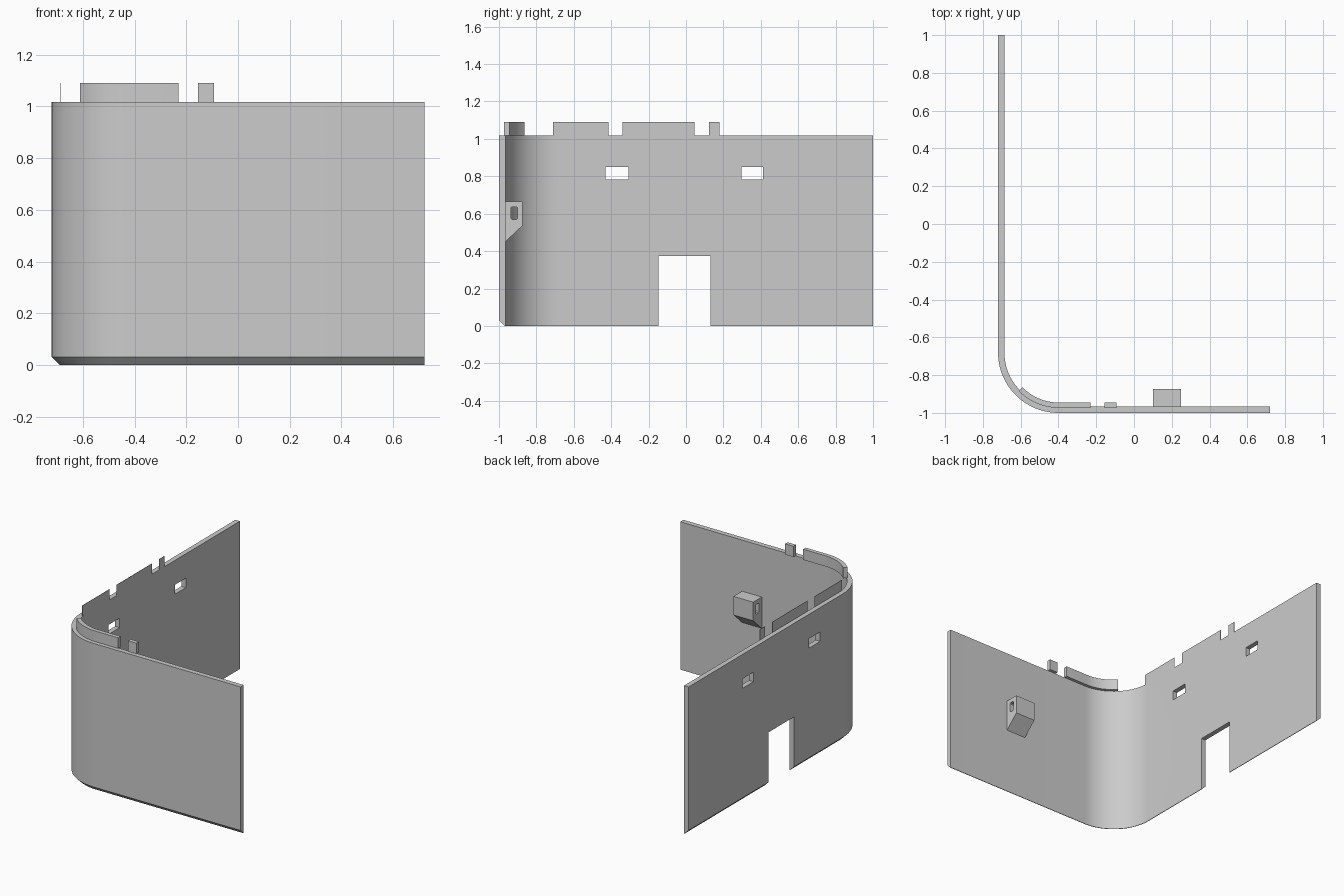
import bpy, bmesh
from math import sin, cos, pi, asin

cube = bpy.data.objects.get("Cube")
if cube:
    bpy.data.objects.remove(cube)

grey = bpy.data.materials.new("light_grey")
grey.use_nodes = True
grey.diffuse_color = (0.6, 0.6, 0.6, 1)
grey.node_tree.nodes["Principled BSDF"].inputs["Base Color"].default_value = (0.6, 0.6, 0.6, 1)

CX, CY, R = -0.40, -0.68, 0.32      # corner centre and outer radius
THICK, TOP, TAB_TOP = 0.034, 1.017, 1.09


def make(name, bm):
    bmesh.ops.recalc_face_normals(bm, faces=bm.faces[:])
    mesh = bpy.data.meshes.new(name)
    bm.to_mesh(mesh)
    bm.free()
    mesh.materials.append(grey)
    ob = bpy.data.objects.new(name, mesh)
    bpy.context.collection.objects.link(ob)
    return ob


def box(name, x, y, z):
    bm = bmesh.new()
    bmesh.ops.create_cube(bm, size=1)
    for v in bm.verts:
        for i, (lo, hi) in enumerate((x, y, z)):
            v.co[i] = lo if v.co[i] < 0 else hi
    return make(name, bm)


def prism(name, outline, x):
    """Extrude a (y, z) outline between two x values."""
    bm = bmesh.new()
    ends = [[bm.verts.new((xx, y, z)) for y, z in outline] for xx in x]
    bridge(bm, ends)
    return make(name, bm)


def bridge(bm, rings):
    for a, b in zip(rings, rings[1:]):
        for i in range(len(a)):
            j = (i + 1) % len(a)
            bm.faces.new((a[i], a[j], b[j], b[i]))
    bm.faces.new(rings[0])
    bm.faces.new(rings[-1])


def sweep(name, profile, stations):
    """Sweep an (inset, z) profile along stations of (x, y, inward x, inward y)."""
    bm = bmesh.new()
    bridge(bm, [[bm.verts.new((x + d * nx, y + d * ny, z)) for d, z in profile]
                for x, y, nx, ny in stations])
    ob = make(name, bm)
    smooth(ob)
    return ob


def smooth(ob):
    bpy.ops.object.select_all(action='DESELECT')
    ob.select_set(True)
    bpy.context.view_layer.objects.active = ob
    bpy.ops.object.shade_smooth_by_angle(angle=0.5)


def corner(start, end, steps=24):
    """Stations around the rounded corner, between two angles."""
    for i in range(steps + 1):
        a = start + (end - start) * i / steps
        yield (CX + R * cos(a), CY + R * sin(a), -cos(a), -sin(a))


def cut(target, cutter):
    mod = target.modifiers.new("cut", 'BOOLEAN')
    mod.operation, mod.solver, mod.object = 'DIFFERENCE', 'EXACT', cutter
    bpy.context.view_layer.objects.active = target
    bpy.ops.object.modifier_apply(modifier=mod.name)
    bpy.data.objects.remove(cutter)


# Bent wall with a chamfered outer foot
wall_profile = [(0, 0.03), (0.03, 0), (THICK, 0), (THICK, TOP), (0, TOP)]
wall = sweep("bent_wall", wall_profile,
             [(-0.72, 1, 1, 0), *corner(pi, 1.5 * pi), (0.72, -1, 0, 1)])

# Doorway and two windows through the side wall
for y, z in (((-0.147, 0.131), (-0.1, 0.373)),
             ((-0.43, -0.308), (0.784, 0.849)),
             ((0.296, 0.412), (0.784, 0.849))):
    cut(wall, box("opening_cutter", (-0.8, -0.6), y, z))
smooth(wall)

# Thin tabs flush with the inner face of the side wall
inner_x = -0.72 + THICK
for i, y in enumerate(((-0.71, -0.415), (-0.34, 0.045), (0.123, 0.18))):
    box(f"side_tab_{i + 1}", (inner_x - 0.002, inner_x), y, (TOP - 0.01, TAB_TOP))

# Thick lip that follows the corner, and a small front tab
lip_profile = [(0.027, TOP), (0.055, TOP), (0.055, TAB_TOP), (0.027, TAB_TOP)]
first = pi + asin(0.195 / (R - 0.04))
sweep("corner_lip", lip_profile, [*corner(first, 1.5 * pi, 14), (-0.23, -1, 0, 1)])
box("front_tab", (-0.155, -0.092), (-0.973, -0.945), (TOP, TAB_TOP))

# Bracket with a sloping underside and a slot through it
wy = -1 + THICK
bracket = prism("bracket", [(wy, 0.45), (-0.873, 0.537), (-0.873, 0.665), (wy, 0.665)],
                (0.10, 0.25))
c, (y0, y1), (z0, z1) = 0.006, (-0.936, -0.901), (0.57, 0.637)
slot = [(y0 + c, z0), (y1 - c, z0), (y1, z0 + c), (y1, z1 - c),
        (y1 - c, z1), (y0 + c, z1), (y0, z1 - c), (y0, z0 + c)]
cut(bracket, prism("slot_cutter", slot, (0, 0.35)))
